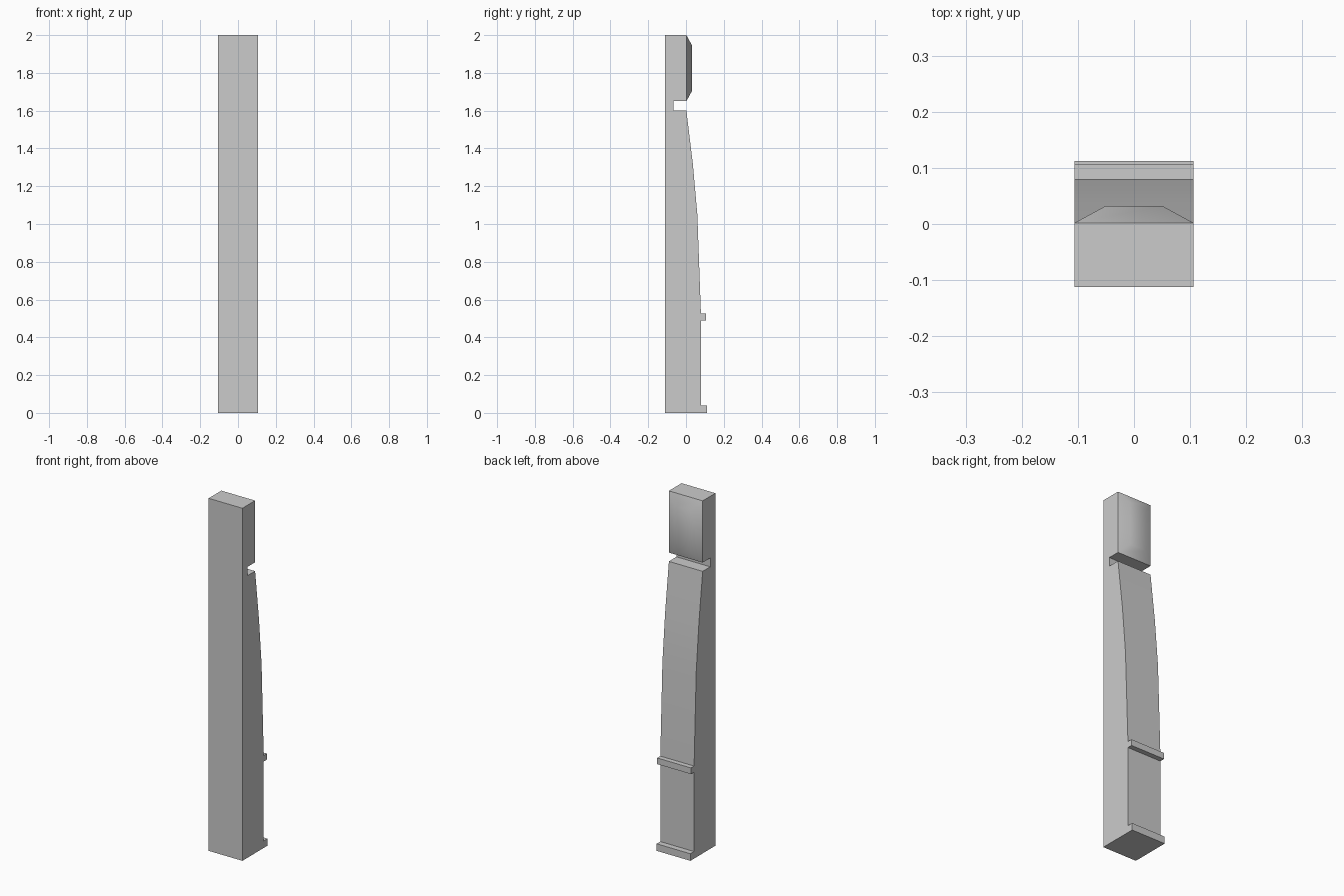
import bpy
import bmesh
import math

if "Cube" in bpy.data.objects:
    bpy.data.objects.remove(bpy.data.objects["Cube"])

HALF_WIDTH = 0.106

# Side profile of the post as (y, z), flat front at y = -0.112
profile = [
    (-0.112, 0.0), (0.112, 0.0), (0.112, 0.04), (0.079, 0.04),      # foot lip
    (0.079, 0.49), (0.107, 0.49), (0.107, 0.525), (0.079, 0.525),   # middle ledge
    (0.06, 1.05), (0.036, 1.32), (0.002, 1.60),                     # tapering back
    (-0.066, 1.60), (-0.066, 1.65), (0.002, 1.65),                  # neck notch
    (0.002, 2.0), (-0.112, 2.0),                                    # head
]

# Extrude the profile across the width
bm = bmesh.new()
base = bm.faces.new([bm.verts.new((-HALF_WIDTH, y, z)) for y, z in profile])
extruded = bmesh.ops.extrude_face_region(bm, geom=[base], use_keep_orig=True)
moved = [g for g in extruded["geom"] if isinstance(g, bmesh.types.BMVert)]
bmesh.ops.translate(bm, verts=moved, vec=(2 * HALF_WIDTH, 0, 0))
bmesh.ops.recalc_face_normals(bm, faces=bm.faces[:])

# Raise the back of the head into a bevelled cushion
bm.normal_update()
head_back = [f for f in bm.faces
             if f.normal.y > 0.9 and f.calc_center_median().z > 1.7]
bmesh.ops.inset_individual(bm, faces=head_back, thickness=0.055, depth=0.03,
                           use_even_offset=True)

mesh = bpy.data.meshes.new("carved_post")
bm.to_mesh(mesh)
bm.free()
post = bpy.data.objects.new("carved_post", mesh)
bpy.context.collection.objects.link(post)

# Smooth cushion and taper, crisp corners
bpy.context.view_layer.objects.active = post
post.select_set(True)
bpy.ops.object.shade_smooth_by_angle(angle=math.radians(40))
